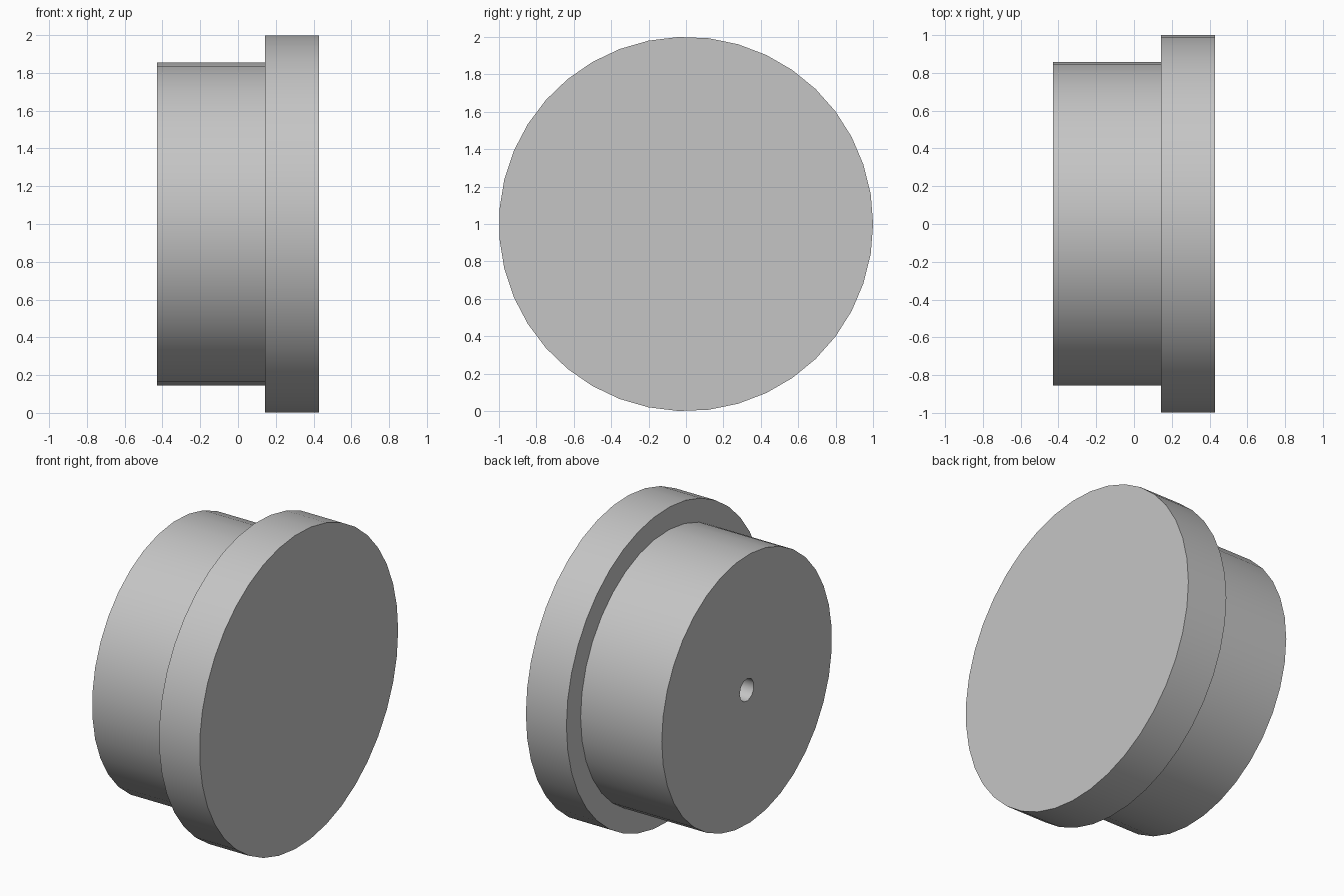
import bpy, bmesh
from math import cos, sin, tau, radians

cube = bpy.data.objects.get("Cube")
if cube:
    bpy.data.objects.remove(cube, do_unlink=True)

# Main dimensions along the x axis
HUB_END, JOINT, FLANGE_END = -0.429, 0.143, 0.429
FLANGE_R, HUB_R, BORE_R = 1.0, 0.857, 0.072

grey = bpy.data.materials.new("light grey")
grey.use_nodes = True
colour = (0.56, 0.56, 0.56, 1)
grey.diffuse_color = colour
grey.node_tree.nodes["Principled BSDF"].inputs["Base Color"].default_value = colour


def ring(bm, x, radius, sides):
    """Closed loop of edges around the x axis."""
    verts = [bm.verts.new((x, radius * cos(tau * i / sides),
                           1 + radius * sin(tau * i / sides)))
             for i in range(sides)]
    return [bm.edges.new((verts[i - 1], verts[i])) for i in range(sides)]


def tube(bm, x0, x1, radius, sides):
    """Cylinder wall; returns its two end loops."""
    start, end = ring(bm, x0, radius, sides), ring(bm, x1, radius, sides)
    bmesh.ops.bridge_loops(bm, edges=start + end)
    return start, end


def finish(bm, name):
    bmesh.ops.recalc_face_normals(bm, faces=bm.faces)
    mesh = bpy.data.meshes.new(name)
    bm.to_mesh(mesh)
    bm.free()
    mesh.materials.append(grey)
    obj = bpy.data.objects.new(name, mesh)
    bpy.context.collection.objects.link(obj)
    bpy.ops.object.select_all(action='DESELECT')
    obj.select_set(True)
    bpy.context.view_layer.objects.active = obj
    bpy.ops.object.shade_smooth_by_angle(angle=radians(40))


# Wide solid flange
bm = bmesh.new()
for loop in tube(bm, JOINT, FLANGE_END, FLANGE_R, 39):
    bmesh.ops.contextual_create(bm, geom=loop)
finish(bm, "flange")

# Narrower hub with a small centre bore
bm = bmesh.new()
outer = tube(bm, HUB_END, JOINT, HUB_R, 35)
inner = tube(bm, HUB_END, JOINT, BORE_R, 11)
for outer_loop, inner_loop in zip(outer, inner):
    bmesh.ops.triangle_fill(bm, edges=outer_loop + inner_loop, use_beauty=True)
finish(bm, "hub")
